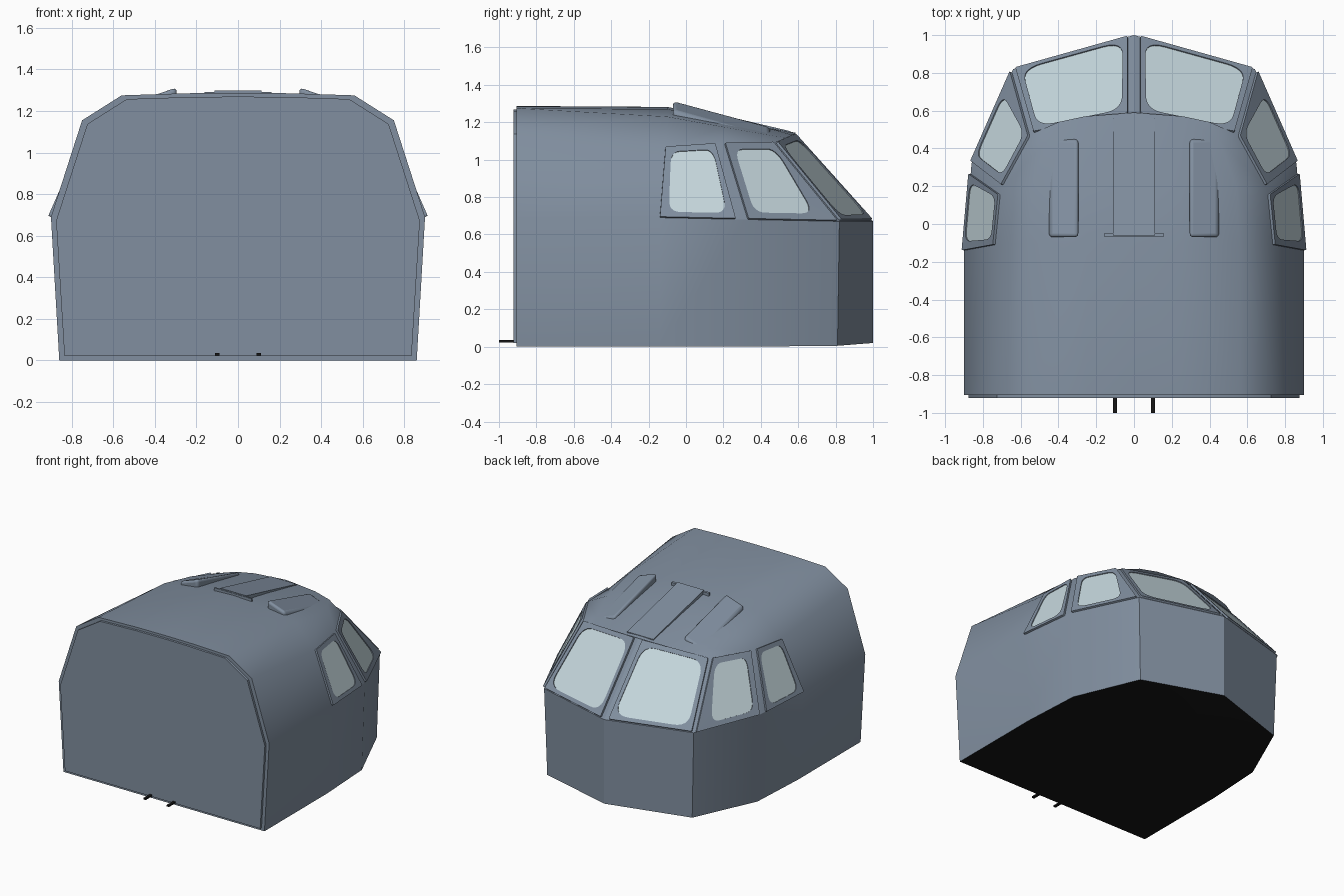
import bpy, bmesh, math
from mathutils import Vector as V

cube = bpy.data.objects.get("Cube")
if cube:
    bpy.data.objects.remove(cube)


def material(name, rgb):
    m = bpy.data.materials.new(name)
    m.use_nodes = True
    m.diffuse_color = (*rgb, 1)
    bsdf = m.node_tree.nodes["Principled BSDF"]
    bsdf.inputs["Base Color"].default_value = (*rgb, 1)
    bsdf.inputs["Roughness"].default_value = 0.7
    return m


GREY = material("blue_grey_paint", (0.22, 0.275, 0.35))
GLASS = material("pale_glass", (0.56, 0.68, 0.72))
BLACK = material("black", (0.008, 0.008, 0.008))


def make(name, faces, mats, mirror=True, sharp=35, recalc=True):
    """Object from a list of (points, material slot), mirrored over x = 0."""
    bm = bmesh.new()
    for pts, slot in faces:
        f = bm.faces.new([bm.verts.new(p) for p in pts])
        f.material_index = slot
        f.smooth = True
    bmesh.ops.remove_doubles(bm, verts=bm.verts, dist=0.0005)
    if recalc:
        bmesh.ops.recalc_face_normals(bm, faces=bm.faces)
    me = bpy.data.meshes.new(name)
    bm.to_mesh(me)
    bm.free()
    me.set_sharp_from_angle(angle=math.radians(sharp))
    for m in mats:
        me.materials.append(m)
    ob = bpy.data.objects.new(name, me)
    bpy.context.collection.objects.link(ob)
    if mirror:
        mod = ob.modifiers.new("mirror", 'MIRROR')
        mod.merge_threshold = 0.0005
    return ob


def prism(top, depth):
    """Closed solid below a polygon, extruded along a vector."""
    top = [V(p) for p in top]
    low = [p + V(depth) for p in top]
    n = len(top)
    return [(top, 0), (low[::-1], 0)] + [
        ((top[i], low[i], low[(i + 1) % n], top[(i + 1) % n]), 0) for i in range(n)]


def bevel(ob, width, segments=3):
    mod = ob.modifiers.new("bevel", 'BEVEL')
    mod.width, mod.segments = width, segments


# Shell cross-sections: sill, belt, eave, shoulder, roof, ridge
rear = [(.86, -.905, 0), (.90, -.905, .69), (.75, -.905, 1.155),
        (.56, -.905, 1.275), (.25, -.905, 1.285), (0, -.905, 1.287)]
mid = [(.86, -.14, 0), (.90, -.14, .69), (.735, -.11, 1.065),
       (.56, -.1, 1.23), (.25, -.1, 1.27), (0, -.1, 1.282)]
post = [(.835, .32, 0), (.86, .32, .68), (.705, .185, 1.085),
        (.54, .2, 1.175), (.25, .2, 1.215), (0, .2, 1.225)]
cheek = [(.62, .81, .005), (.64, .82, .67), (.545, .475, 1.09),
         (.45, .45, 1.13), (.25, .45, 1.165), (0, .45, 1.172)]
stations = [[V(p) for p in s] for s in (rear, mid, post, cheek)]
rear, mid, post, cheek = stations
nose_low, nose_belt, screen_top = V((0, 1, .02)), V((0, 1, .67)), V((0, .58, 1.138))
brow = [cheek[2], V((.40, .54, 1.118)), V((.26, .57, 1.132)), V((0, .59, 1.143))]


def to_centre(p):
    return V((0, p.y, p.z))


# Hull skin with black underside
faces = []
for a, b in zip(stations, stations[1:]):
    faces += [((a[i], b[i], b[i + 1], a[i + 1]), 0) for i in range(5)]
    faces.append(((to_centre(a[0]), to_centre(b[0]), b[0], a[0]), 1))
faces.append(((to_centre(cheek[0]), nose_low, cheek[0]), 1))
faces.append(((cheek[0], nose_low, nose_belt, cheek[1]), 0))
faces.append((rear + [to_centre(rear[0])], 0))

# Brow overhanging the flat windscreen panel
lip = [cheek[2].lerp(screen_top, 1 - p.x / cheek[2].x) for p in brow]
faces.append((brow[:2] + [cheek[3]], 0))
for i in (1, 2):
    faces.append(((cheek[i + 2], brow[i], brow[i + 1], cheek[i + 3]), 0))
    faces.append(((brow[i], lip[i], lip[i + 1], brow[i + 1]), 0))
faces.append(((brow[0], lip[1], brow[1]), 0))
faces.append(([cheek[1], nose_belt] + lip[::-1], 0))
hull = make("hull", faces, (GREY, BLACK), sharp=45)

# Crisp belt line, nose edge and window corners
me = hull.data
for e in me.edges:
    a, b = (me.vertices[i].co for i in e.vertices)
    belt = .6 < a.z < .7 and .6 < b.z < .7 and max(a.y, b.y) > .2
    nose = a.x + b.x < .001 and min(a.y, b.y) > .57
    if belt or nose:
        e.use_edge_sharp = True


# Windows: rounded panes in raised frames on a four-cornered panel
def on_panel(panel, u, v, lift):
    a, b, c, d = panel
    n = (b - a).cross(d - a).normalized()
    if n.y < 0 and n.x < 0:
        n = -n
    return a.lerp(b, u).lerp(d.lerp(c, u), v) + n * lift


def rounded(corners, r, steps=6):
    """Rounded outline through (u, v) corners."""
    out = []
    for i, c in enumerate(corners):
        c = V(c)
        p = c + (V(corners[i - 1]) - c) * r
        q = c + (V(corners[(i + 1) % 4]) - c) * r
        for k in range(steps + 1):
            t = k / steps
            out.append(p.lerp(c, t).lerp(c.lerp(q, t), t))
    return out


def window(name, panel, frame, pane):
    outer, inner = rounded(frame, .02), rounded(pane, .2)
    at = lambda loop, lift: [on_panel(panel, p.x, p.y, lift) for p in loop]
    rings = [at(outer, -.01), at(outer, .014), at(inner, .014), at(inner, .004)]
    n = len(outer)
    ring_faces = []
    for a, b in zip(rings, rings[1:]):
        ring_faces += [((a[i], a[(i + 1) % n], b[(i + 1) % n], b[i]), 0) for i in range(n)]
    make(name + "_frame", ring_faces, (GREY,), sharp=25, recalc=False)
    make(name + "_glass", [(at(inner, .008), 0)], (GLASS,), recalc=False)


window("rear_side_window", (mid[1], post[1], post[2], mid[2]),
       [(0, 0), (.88, 0), (.9, 1), (0, 1)],
       [(.1, .07), (.79, .07), (.83, .92), (.1, .92)])
window("front_side_window", (post[1], cheek[1], cheek[2], post[2]),
       [(.02, 0), (.97, 0), (.96, 1), (.07, 1)],
       [(.1, .08), (.76, .08), (.89, .91), (.18, .91)])
window("windscreen", (cheek[1], nose_belt, screen_top, cheek[2]),
       [(.02, .01), (.95, .01), (.94, .99), (.03, .99)],
       [(.07, .06), (.91, .06), (.89, .93), (.08, .93)])

# Rear bulkhead plate, set in from the hull rim
half = [V((p.x - .025 * (p.x > 0), -.922, max(p.z - .018, .02))) for p in rear]
outline = half + [V((-p.x, p.y, p.z)) for p in half[-2::-1]]
make("rear_bulkhead", prism(outline, (0, .03, 0)), (GREY,), mirror=False)

# Roof hatch with a wider rear edge strip
hatch = [(-.112, -.06, 1.298), (.112, -.06, 1.298), (.112, .56, 1.152), (-.112, .56, 1.152)]
make("roof_hatch", prism(hatch, (0, 0, -.06)), (GREY,), mirror=False)
strip = [(-.16, -.065, 1.29), (.16, -.065, 1.29), (.16, -.05, 1.288), (-.16, -.05, 1.288)]
make("hatch_edge", prism(strip, (0, 0, -.04)), (GREY,), mirror=False)

# Wedge fairings on either side of the hatch
wedge = [(.295, -.07, 1.318), (.45, -.07, 1.265), (.45, .45, 1.12), (.295, .45, 1.178)]
bevel(make("roof_fairing", prism(wedge, (0, 0, -.09)), (GREY,)), .02)

# Rear locating pins
pin = [(.09, -1, .035), (.11, -1, .035), (.11, -.9, .035), (.09, -.9, .035)]
make("rear_pin", prism(pin, (0, 0, -.012)), (BLACK,))
